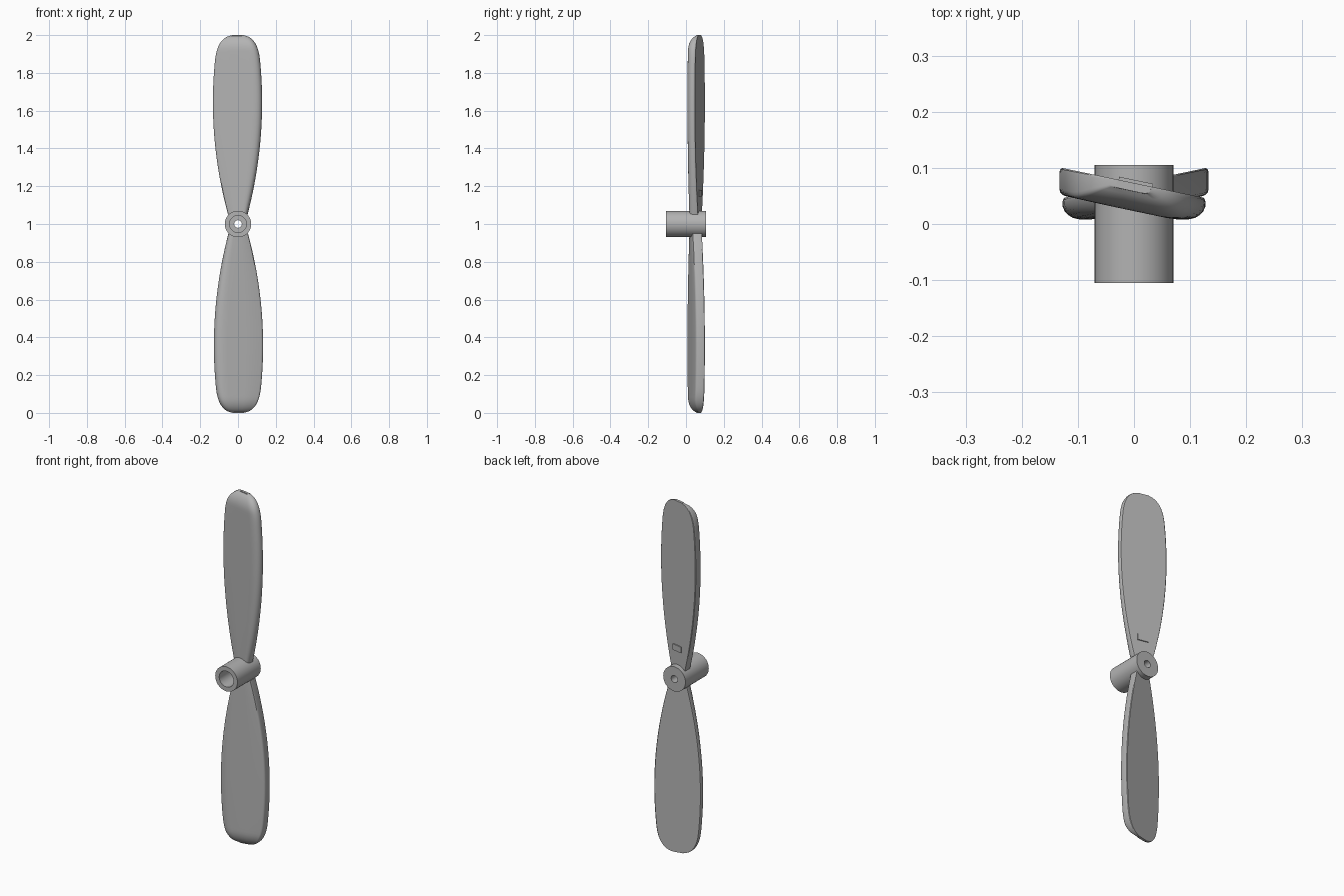
import bpy, bmesh, math
from mathutils import Matrix, Vector

if "Cube" in bpy.data.objects:
    bpy.data.objects.remove(bpy.data.objects["Cube"])

grey = bpy.data.materials.new("plain grey")
grey.diffuse_color = (0.45, 0.45, 0.45, 1)
grey.use_nodes = True
grey.node_tree.nodes["Principled BSDF"].inputs["Base Color"].default_value = grey.diffuse_color

SLOPE = 0.21      # blade pitch: back plane is y = 0.073 - SLOPE * x
THICK = 0.05
CENTRE = Matrix.Translation((0, 0, 1))


def add_object(name, bm, angle=30):
    bmesh.ops.recalc_face_normals(bm, faces=bm.faces)
    me = bpy.data.meshes.new(name)
    bm.to_mesh(me)
    bm.free()
    me.materials.append(grey)
    ob = bpy.data.objects.new(name, me)
    bpy.context.collection.objects.link(ob)
    bpy.ops.object.select_all(action='DESELECT')
    ob.select_set(True)
    bpy.context.view_layer.objects.active = ob
    bpy.ops.object.shade_smooth_by_angle(angle=math.radians(angle))
    return ob


def bridge(bm, rings, closed=False):
    n = len(rings[0])
    pairs = list(zip(rings, rings[1:]))
    if closed:
        pairs.append((rings[-1], rings[0]))
    for a, b in pairs:
        for i in range(n):
            j = (i + 1) % n
            bm.faces.new((a[i], a[j], b[j], b[i]))


# Hub: turned profile (radius, y) with a wide front socket and a small through hole
profile = [(0.045, -0.105), (0.07, -0.105), (0.07, 0.105),
           (0.02, 0.105), (0.02, 0.0), (0.045, 0.0)]
bm = bmesh.new()
rings = []
for k in range(64):
    a = 2 * math.pi * k / 64
    rings.append([bm.verts.new((r * math.cos(a), y, 1 + r * math.sin(a)))
                  for r, y in profile])
bridge(bm, rings, closed=True)
add_object("hub", bm)

# Blade section: (fraction of half width, fraction of thickness from the back plane)
section = [(-0.96, 0), (-0.3, 0), (0.3, 0), (0.97, 0), (0.992, 0.06), (1, 0.16),
           (0.995, 0.32), (0.97, 0.48), (0.92, 0.65), (0.85, 0.79), (0.75, 0.9),
           (0.62, 0.97), (0.45, 1), (-0.3, 1), (-0.92, 0.98), (-0.965, 0.95),
           (-0.99, 0.88), (-1, 0.78), (-1, 0.16), (-0.987, 0.05)]


def half_width(r):
    body = 0.05 + 0.1473 * (r - 0.04) - 0.2275 * (r - 0.04) * (r - 0.6)
    s = max(0.0, (r - 0.85) / 0.15)
    return body * max(0.3, (1 - min(1, s) ** 3) ** (1 / 3))


def thickness(r):
    s = min(1.0, max(0.0, (r - 0.92) / 0.08))
    return THICK * max(0.3, math.sqrt(1 - s * s))


def make_blade(name, turn):
    bm = bmesh.new()
    stations = [0.05 + 0.8 * i / 20 for i in range(21)]
    stations += [0.85 + 0.15 * math.sin(math.pi / 2 * i / 14) for i in range(1, 15)]
    rings = []
    for r in stations:
        w, t = half_width(r), thickness(r)
        ring = []
        for u, f in section:
            x = u * w * (0.96 if u > 0 else 1.0)
            ring.append(bm.verts.new((x, 0.073 - SLOPE * x - f * t, r)))
        rings.append(ring)
    bridge(bm, rings)
    bm.faces.new(rings[0])
    bm.faces.new(rings[-1])
    bm.transform(CENTRE @ Matrix.Rotation(turn, 4, 'Y'))
    add_object(name, bm)


make_blade("upper_blade", 0)
make_blade("lower_blade", math.pi)

# Small blank raised pad on the back of the upper blade
bm = bmesh.new()
bmesh.ops.create_cube(bm, size=1)
bm.transform(Matrix.Translation((0.003, 0.0735, 1.163))
             @ Matrix.Rotation(-math.atan(SLOPE), 4, 'Z')
             @ Matrix.Diagonal(Vector((0.062, 0.009, 0.034, 1))))
add_object("raised_pad", bm)
